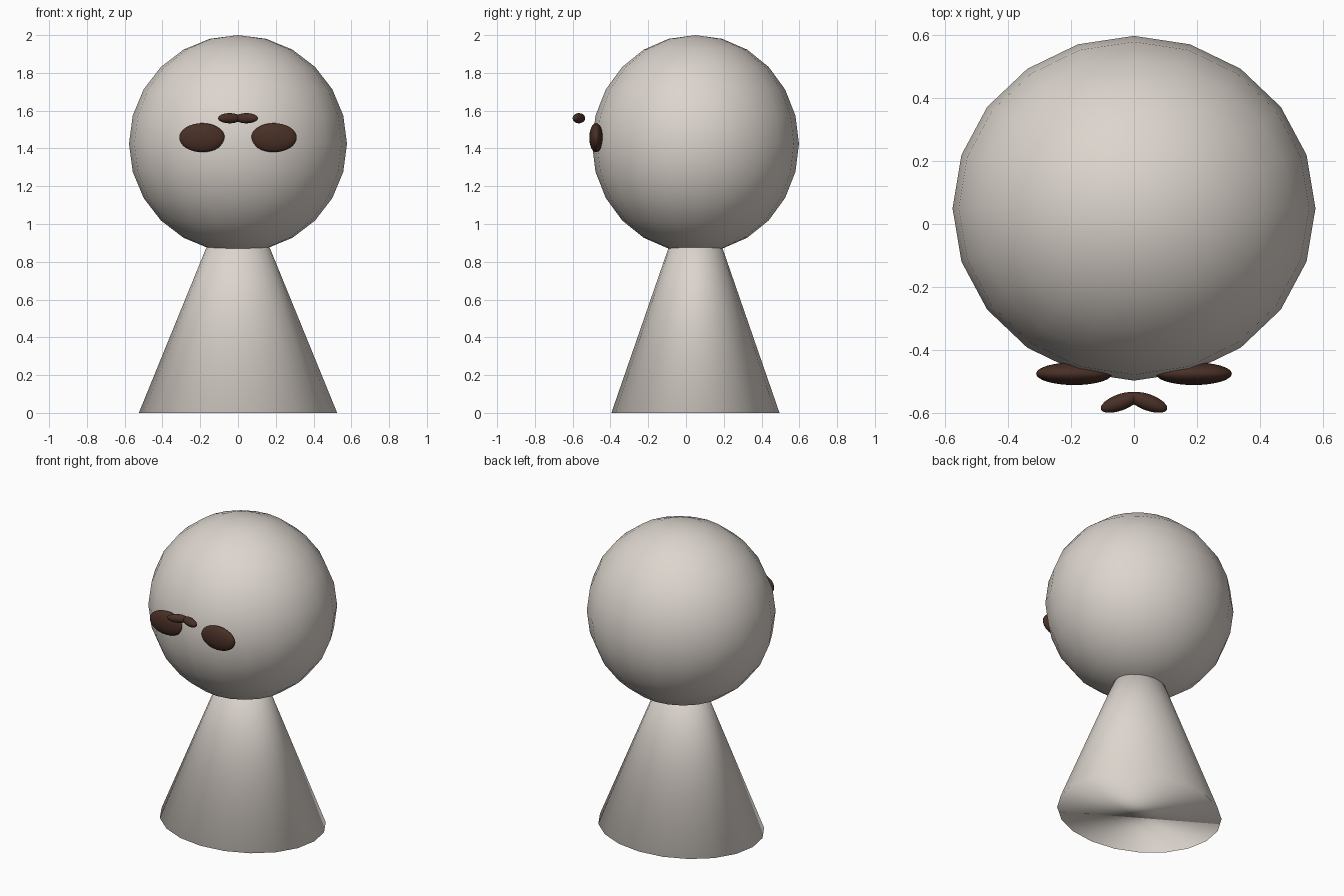
import bpy
import math

cube = bpy.data.objects.get("Cube")
if cube:
    bpy.data.objects.remove(cube, do_unlink=True)


def make_material(name, rgb):
    mat = bpy.data.materials.new(name)
    mat.use_nodes = True
    color = (*rgb, 1.0)
    mat.diffuse_color = color
    mat.node_tree.nodes["Principled BSDF"].inputs["Base Color"].default_value = color
    return mat


def finish(name, mat, scale):
    obj = bpy.context.object
    obj.name = name
    obj.data.name = name
    obj.scale = scale
    obj.data.materials.append(mat)
    bpy.ops.object.shade_smooth()
    return obj


def ellipsoid(name, mat, center, radii, segments, rings, turn=0.0):
    bpy.ops.mesh.primitive_uv_sphere_add(
        segments=segments, ring_count=rings, radius=1, location=center,
        rotation=(0, 0, math.radians(turn)))
    return finish(name, mat, radii)


stone = make_material("warm_pale_grey", (0.72, 0.665, 0.615))
brown = make_material("dark_brown", (0.065, 0.029, 0.019))

# Body: oval cone whose tip sits inside the head
center_y = 0.05
cone_height = 1.286
bpy.ops.mesh.primitive_cone_add(
    vertices=20, radius1=1, radius2=0, depth=cone_height,
    location=(0, center_y, cone_height / 2))
finish("body", stone, (0.525, 0.445, 1))

# Head
ellipsoid("head", stone, (0, center_y, 1.425), (0.577, 0.548, 0.575), 20, 12)

# Eyes and the pair of small angled pods floating before the face
for side, sign in (("left", 1), ("right", -1)):
    ellipsoid(side + "_eye", brown, (sign * 0.19, -0.476, 1.457),
              (0.121, 0.036, 0.077), 32, 16)
    ellipsoid(side + "_nose_pod", brown, (sign * 0.044, -0.567, 1.56),
              (0.065, 0.026, 0.027), 32, 16, turn=-20 * sign)
